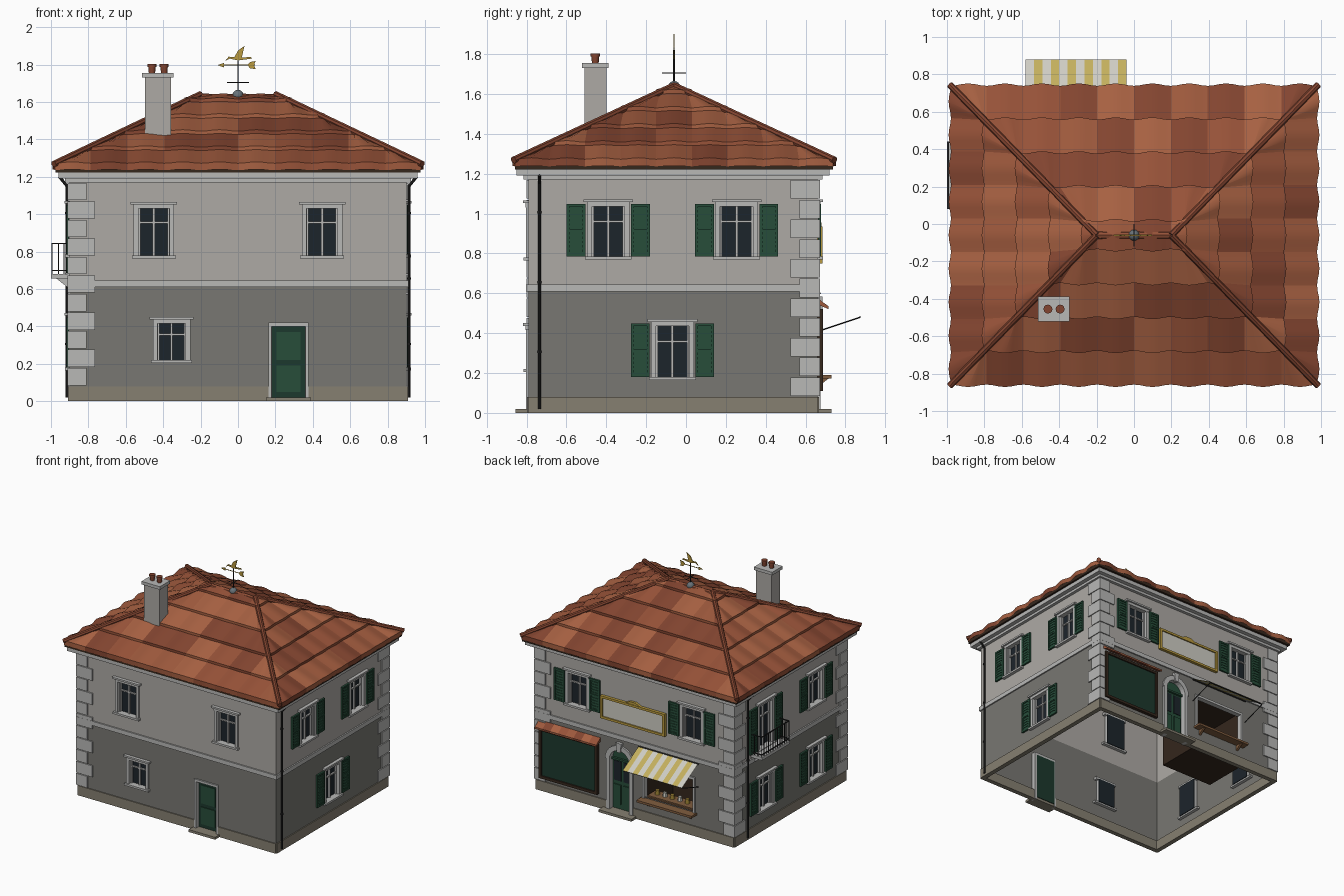
import bpy, bmesh, math, random
from mathutils import Vector, Matrix

if "Cube" in bpy.data.objects:
    bpy.data.objects.remove(bpy.data.objects["Cube"])
random.seed(4)
COL = dict(wall=(.42, .40, .375), low=(.19, .186, .17), trim=(.48, .48, .47), plinth=(.24, .215, .165), glass=(.012, .018, .024),
           green=(.02, .075, .042), board=(.012, .04, .026), iron=(.02, .02, .02), wood=(.22, .11, .05), dark=(.035, .02, .012),
           gold=(.48, .32, .05), cream=(.62, .61, .55), yellow=(.55, .43, .11), lead=(.14, .17, .19),
           tile0=(.31, .085, .04), tile1=(.39, .12, .055), tile2=(.23, .06, .03), tile3=(.34, .10, .046))
MATS = {}
for k, c in COL.items():
    MATS[k] = bpy.data.materials.new(k)
    MATS[k].diffuse_color = (*c, 1)
parts = {}

def part(name, mat):
    return parts.setdefault((name, mat), bmesh.new())

# Each wall has its own frame: u along the wall, z up, d outward
X, YF, YB = .9, -.79, .66
def P(side, u, z, d):
    return Vector({'F': (u, YF - d, z), 'B': (u, YB + d, z), 'R': (X + d, u, z), 'L': (-X - d, u, z)}[side])

def box(name, mat, a, b):
    a, b = Vector(a), Vector(b)
    s = Matrix.Diagonal([max(abs(q), 1e-4) for q in (b - a)] + [1])
    bmesh.ops.create_cube(part(name, mat), size=1, matrix=Matrix.Translation((a + b) / 2) @ s)

def wbox(name, mat, side, u0, u1, z0, z1, d0, d1):
    box(name, mat, P(side, u0, z0, d0), P(side, u1, z1, d1))

def solid(name, mat, a, b):
    """Closed prism between two matching outlines."""
    bm = part(name, mat)
    va, vb = [bm.verts.new(p) for p in a], [bm.verts.new(p) for p in b]
    n = len(va)
    fs = [bm.faces.new(va), bm.faces.new(vb[::-1])]
    fs += [bm.faces.new((va[i], vb[i], vb[(i + 1) % n], va[(i + 1) % n])) for i in range(n)]
    bmesh.ops.recalc_face_normals(bm, faces=fs)

def prism(name, mat, side, pts, d0, d1):
    solid(name, mat, [P(side, u, z, d0) for u, z in pts], [P(side, u, z, d1) for u, z in pts])

def rod(name, mat, p, q, r, r2=None, n=8):
    p, q = Vector(p), Vector(q)
    m = Matrix.Translation((p + q) / 2) @ (q - p).to_track_quat('Z', 'Y').to_matrix().to_4x4()
    bmesh.ops.create_cone(part(name, mat), cap_ends=True, segments=n, radius1=r, radius2=r if r2 is None else r2,
                          depth=(q - p).length, matrix=m)

# Windows, with optional louvred shutters
holes = {s: [] for s in 'FBRL'}
def window(side, u, z0, z1, w=.165, shutters=True):
    h = w / 2
    holes[side].append((u - h, u + h, z0, z1))
    wbox('window_glass', 'glass', side, u - h - .004, u + h + .004, z0 - .004, z1 + .004, -.034, -.028)
    for s in (-1, 1):
        wbox('window_surround', 'trim', side, u + s * h, u + s * (h + .025), z0, z1, .001, .012)
        wbox('window_sash', 'trim', side, u + s * h, u + s * (h - .01), z0, z1, -.03, -.012)
    wbox('window_surround', 'trim', side, u - h - .025, u + h + .025, z1, z1 + .022, -.027, .014)
    wbox('window_lintel', 'trim', side, u - h - .042, u + h + .042, z1 + .022, z1 + .036, .001, .028)
    wbox('window_sill', 'trim', side, u - h - .035, u + h + .035, z0 - .016, z0, -.027, .026)
    wbox('window_sash', 'trim', side, u - .006, u + .006, z0, z1, -.028, -.014)
    zt = z0 + (z1 - z0) * .7
    wbox('window_sash', 'trim', side, u - h, u + h, zt - .005, zt + .005, -.028, -.014)
    for s in (-1, 1) if shutters else ():
        a, b = u + s * (h + .032), u + s * (h + .126)
        wbox('shutter_panel', 'green', side, a, b, z0, z1 + .012, .003, .010)
        for e, t in ((a, s), (b, -s)):
            wbox('shutter_frame', 'green', side, e, e + t * .014, z0, z1 + .012, .003, .018)
        for z in (z0, (z0 + z1) / 2, z1):
            wbox('shutter_frame', 'green', side, a, b, z, z + .013, .003, .018)
        n = int((z1 - z0) / .022)
        for i in range(n):
            z = z0 + .012 + i * .022
            wbox('shutter_slats', 'green', side, a, b, z, z + .01, .008, .014)

for u in (-.45, .45):
    window('F', u, .78, 1.03, shutters=False)
window('F', -.355, .22, .415, .15, False)
for u in (-.39, .254):
    window('R', u, .785, 1.035)
    window('L', u, .18, .435)
window('R', -.068, .18, .435)
window('L', -.39, .785, 1.035)
window('L', .26, .685, 1.035)
for u in (-.52, .52):
    window('B', u, .785, 1.035)

# Plain panelled door in the front wall
holes['F'].append((.18, .36, 0, .4))
wbox('plain_door', 'board', 'F', .18, .36, .02, .4, -.035, -.022)
for z0, z1 in ((.05, .19), (.22, .37)):
    wbox('plain_door_panel', 'green', 'F', .205, .335, z0, z1, -.024, -.016)
for a, b in ((.162, .18), (.36, .378)):
    wbox('plain_door_frame', 'trim', 'F', a, b, 0, .42, -.035, .012)
wbox('plain_door_frame', 'trim', 'F', .18, .36, .4, .42, -.035, .012)
wbox('plain_door_step', 'plinth', 'F', .15, .39, 0, .02, -.03, .065)

# Arched shop door
c, zc, r, R = .135, .43, .09, .13
holes['B'].append((c - r, c + r, 0, zc + r))
wbox('arched_door', 'green', 'B', c - r, c + r, .02, zc + r, -.04, -.03)
for s in (-1, 1):
    wbox('arched_door_frame', 'trim', 'B', c + s * r, c + s * (r + .03), 0, zc, -.035, .015)
    wbox('arched_door_panel', 'green', 'B', c + s * .012, c + s * .075, .06, .22, -.03, -.022)
    wbox('arched_door_window', 'glass', 'B', c + s * .012, c + s * .075, .25, zc - .02, -.03, -.026)
wbox('arched_door_transom', 'green', 'B', c - r, c + r, zc - .008, zc + .008, -.03, -.012)
def ring(rad, k):
    a = math.pi * k / 12
    return c + rad * math.cos(a), zc + rad * math.sin(a)
for k in range(12):
    prism('door_arch', 'trim', 'B', [ring(r, k), ring(R, k), ring(R, k + 1), ring(r, k + 1)], -.035, .015)
prism('keystone', 'trim', 'B', [(c - .015, .51), (c + .015, .51), (c + .025, .585), (c - .025, .585)], 0, .025)
wbox('arched_door_step', 'plinth', 'B', c - .15, c + .15, 0, .02, -.03, .07)

# Shop window, the dark room behind it, counter and awning
u0, u1, yr = -.53, -.09, .27
holes['B'].append((u0, u1, .2, .46))
box('shop_room_floor', 'dark', (u0 - .02, yr, .01), (u1 + .02, .63, .02))
box('shop_room_back', 'dark', (u0 - .02, yr, .02), (u1 + .02, yr + .01, .5))
box('shop_room_ceiling', 'dark', (u0 - .02, yr, .49), (u1 + .02, .65, .5))
for x in (u0 - .02, u1 + .01):
    box('shop_room_sides', 'dark', (x, yr, .02), (x + .01, .65, .5))
box('display_table', 'wood', (u0, .52, .185), (u1, .63, .2))
box('display_shelf', 'wood', (u0, yr + .01, .32), (u1, yr + .09, .33))
for i in range(6):
    x = u0 + .05 + i * .068
    rod('display_jars', 'gold' if i % 2 else 'cream', (x, .57, .2), (x, .57, .235), .02, .014)
    rod('display_jars', 'wood', (x, yr + .05, .33), (x, yr + .05, .37), .018)
for a, b in ((u0 - .02, u0), (u1, u1 + .02)):
    wbox('shop_window_frame', 'trim', 'B', a, b, .19, .48, -.03, .012)
wbox('shop_window_frame', 'trim', 'B', u0, u1, .46, .48, -.03, .012)
wbox('shop_counter', 'wood', 'B', u0 - .03, u1 + .03, .172, .19, -.03, .07)
for x in (u0 + .02, u1 - .04):
    solid('counter_brackets', 'wood', *[[(q, YB, .13), (q, YB + .055, .172), (q, YB, .172)] for q in (x, x + .018)])
for i in range(12):
    a, b = -.58 + i * .045, -.58 + (i + 1) * .045
    bm = part('awning', 'yellow' if i % 2 else 'cream')
    bm.faces.new([bm.verts.new(p) for p in ((a, .88, .485), (a, .67, .605), (b, .67, .605), (b, .88, .485))][::-1])
for x in (-.575, -.045):
    rod('awning_arms', 'iron', (x, .665, .41), (x, .875, .48), .0035)
rod('awning_rail', 'iron', (-.575, .873, .482), (-.045, .873, .482), .0035)
rod('awning_roller', 'iron', (-.58, .67, .6), (-.04, .67, .6), .006)

# Green notice board with a small tiled hood
wbox('notice_board', 'board', 'B', .35, .84, .13, .5, 0, .015)
for a, b, z0, z1 in ((.33, .352, .11, .52), (.838, .86, .11, .52), (.33, .86, .11, .132), (.33, .86, .5, .52)):
    wbox('notice_board_frame', 'dark', 'B', a, b, z0, z1, 0, .026)
for i in range(8):
    a = .315 + i * .07
    solid('board_hood', 'tile%d' % (i % 4), *[[(x, YB, .545), (x, YB + .055, .52), (x, YB + .055, .535), (x, YB, .575)]
                                             for x in (a, a + .07)])

# Framed blank sign
wbox('sign_panel', 'cream', 'B', -.27, .29, .765, .92, 0, .014)
for a, b, z0, z1 in ((-.283, -.263, .75, .935), (.283, .303, .75, .935), (-.283, .303, .75, .768), (-.283, .303, .917, .935)):
    wbox('sign_frame', 'gold', 'B', a, b, z0, z1, 0, .024)
prism('sign_crest', 'gold', 'B', [(-.06, .935), (.08, .935), (.035, .955), (-.015, .955)], 0, .02)

# Walls as panels around the openings
for side, (a, b) in dict(F=(-X, X), B=(-X, X), R=(YF, YB), L=(YF, YB)).items():
    us = sorted({a, b} | {v for h in holes[side] for v in h[:2]})
    for nm, mat, lo, hi in (('lower_walls', 'low', 0, .63), ('upper_walls', 'wall', .63, 1.2)):
        zs = sorted({lo, hi} | {v for h in holes[side] for v in h[2:] if lo < v < hi})
        bm = part(nm, mat)
        for p, q in zip(us, us[1:]):
            for s, t in zip(zs, zs[1:]):
                if not any(h[0] < (p + q) / 2 < h[1] and h[2] < (s + t) / 2 < h[3] for h in holes[side]):
                    vs = [bm.verts.new(P(side, u, z, 0)) for u, z in ((p, s), (q, s), (q, t), (p, t))]
                    bm.faces.new(vs if side in 'FR' else vs[::-1])
    # Window and shop reveals
    for h in holes[side]:
        for u in h[:2]:
            wbox('reveals', 'trim', side, u - .001, u + .001, h[2], h[3], -.03, 0)
    # Plinth (broken at the doors) and string course
    gap = {'F': (.162, .378), 'B': (c - R + .01, c + R - .01)}.get(side)
    for p, q in (((a, gap[0]), (gap[1], b)) if gap else ((a, b),)):
        wbox('plinth', 'plinth', side, p, q, 0, .08, -.03, .008)
    wbox('string_course', 'trim', side, a - .01, b + .01, .61, .645, .001, .012)

# Quoins on three corners
for sx, sy in ((-1, -1), (-1, 1), (1, 1)):
    y = YB if sy > 0 else YF
    for i in range(11):
        z = .082 + i * .099
        l, m = (.135, .09) if i % 2 else (.09, .135)
        box('quoins', 'trim', (sx * (X - l), y + sy * .011, z + .003), (sx * (X + .011), y + sy * .001, z + .096))
        box('quoins', 'trim', (sx * (X + .011), y + sy * .001, z + .003), (sx * (X + .001), y - sy * m, z + .096))

# Balcony
wbox('balcony_floor', 'trim', 'L', .08, .44, .655, .68, 0, .1)
for u in (.12, .38):
    solid('balcony_brackets', 'trim', *[[(-X, q, .6), (-X - .07, q, .655), (-X, q, .655)] for q in (u, u + .025)])
for z in (.695, .84):
    wbox('balcony_rail', 'iron', 'L', .08, .44, z, z + .007, .09, .097)
    for u in (.08, .433):
        wbox('balcony_rail', 'iron', 'L', u, u + .007, z, z + .007, 0, .095)
for i in range(13):
    u = .083 + i * .0295
    rod('balcony_bars', 'iron', P('L', u, .68, .094), P('L', u, .845, .094), .003, n=6)
for u in (.083, .437):
    for d in (.03, .06):
        rod('balcony_bars', 'iron', P('L', u, .68, d), P('L', u, .845, d), .003, n=6)

# Cornice, eaves board and drainpipes
box('cornice_lower', 'trim', (-.925, -.815, 1.17), (.925, .685, 1.195))
box('cornice_upper', 'trim', (-.96, -.85, 1.19), (.96, .72, 1.225))
box('eaves_board', 'dark', (-.975, -.858, 1.222), (.975, .738, 1.252))
for side, u in (('R', -.735), ('L', .5)):
    rod('drainpipe', 'iron', P(side, u, .02, .014), P(side, u, 1.155, .014), .008)
    rod('drainpipe', 'iron', P(side, u, 1.15, .014), P(side, u, 1.2, .055), .008)
    for z in (.3, .65, 1.0):
        rod('drainpipe_clips', 'iron', P(side, u, z, .014), P(side, u, z + .012, .014), .011)

# Hipped roof in overlapping wavy tile courses, columns running straight up the slope
ze, zr = 1.25, 1.632
E = [Vector(p) for p in ((-.985, -.865, ze), (.985, -.865, ze), (.985, .745, ze), (-.985, .745, ze))]
R0, R1 = Vector((-.2, -.06, zr)), Vector((.2, -.06, zr))
for e0, e1, r0, r1 in ((E[0], E[1], R0, R1), (E[1], E[2], R1, R1), (E[2], E[3], R1, R0), (E[3], E[0], R0, R0)):
    L = (e1 - e0).length
    ax = (e1 - e0) / L
    N = round(L / .188)
    def at(w, t):
        """Point at distance w along the eave, height fraction t, kept between the hips."""
        a, b = e0.lerp(r0, t), e1.lerp(r1, t)
        return a + ax * max(0, min((b - a).length, w - (a - e0).dot(ax)))
    for k in range(5):
        t0, t1 = k * .225, min(1, k * .225 + .235)
        for col in range(N):
            if (at((col + 1) * L / N, t0) - at(col * L / N, t0)).length < 1e-4:
                continue
            bm = part('roof_tiles', 'tile%d' % random.randrange(4))
            rows = []
            for t, lift, amp in ((t0, -.012, .004), (t0, .026, .007), (t1, .006, .005)):
                rows.append([])
                for j in range(7):
                    w = math.cos(2 * math.pi * j / 6)
                    tt = t + .008 * w if t == t0 else t
                    rows[-1].append(bm.verts.new(at((col + j / 6) * L / N, tt) + Vector((0, 0, lift - amp * w))))
            for lo, hi in zip(rows, rows[1:]):
                for j in range(6):
                    bm.faces.new((lo[j], lo[j + 1], hi[j + 1], hi[j]))
            bmesh.ops.dissolve_degenerate(bm, dist=1e-6, edges=bm.edges[:])
up = Vector((0, 0, .018))
for e, q in zip(E, (R0, R1, R1, R0)):
    rod('hip_caps', 'tile2', e + up, q + up * .5, .018)
for i in range(4):
    x = -.2 + i * .1
    rod('ridge_caps', 'tile0', (x, -.06, zr - .01), (x + .104, -.06, zr - .01), .024, .019)

# Chimney
box('chimney_stack', 'wall', (-.498, -.51, 1.42), (-.358, -.4, 1.735))
box('chimney_cap', 'trim', (-.512, -.522, 1.73), (-.345, -.388, 1.755))
for x in (-.46, -.395):
    rod('chimney_pots', 'tile2', (x, -.455, 1.755), (x, -.455, 1.79), .017, .02, 12)
    rod('chimney_pots', 'tile2', (x, -.455, 1.788), (x, -.455, 1.802), .024, n=12)

# Weathervane with a flying bird
yv = -.06
bmesh.ops.create_uvsphere(part('vane_base', 'lead'), u_segments=12, v_segments=8, radius=.03,
                          matrix=Matrix.Translation((0, yv, 1.635)))
rod('vane_pole', 'iron', (0, yv, 1.64), (0, yv, 1.82), .004)
rod('vane_cross', 'iron', (-.06, yv, 1.705), (.06, yv, 1.705), .003)
rod('vane_cross', 'iron', (0, yv - .06, 1.705), (0, yv + .06, 1.705), .003)
rod('vane_arrow', 'gold', (-.09, yv, 1.797), (.09, yv, 1.797), .003)
d = YF - yv
for pts in ([(-.11, 1.797), (-.075, 1.785), (-.075, 1.809)],
            [(.05, 1.797), (.065, 1.78), (.095, 1.775), (.085, 1.797), (.095, 1.819), (.065, 1.814)],
            [(-.07, 1.818), (-.045, 1.832), (0, 1.822), (.075, 1.832), (.07, 1.84), (.02, 1.838), (-.05, 1.842)],
            [(-.02, 1.838), (.02, 1.838), (.035, 1.9), (0, 1.875)]):
    prism('vane_bird', 'gold', 'F', pts, d - .003, d + .003)

# Turn the collected parts into objects
bpy.ops.object.select_all(action='DESELECT')
for (name, mat), bm in parts.items():
    me = bpy.data.meshes.new(name)
    bm.to_mesh(me)
    bm.free()
    me.materials.append(MATS[mat])
    ob = bpy.data.objects.new(name, me)
    bpy.context.collection.objects.link(ob)
    ob.select_set(True)
    bpy.context.view_layer.objects.active = ob
bpy.ops.object.shade_smooth_by_angle(angle=math.radians(40))

for m in bpy.data.materials:
    if m.users and not m.is_grease_pencil:
        m.use_nodes = True
        m.node_tree.nodes["Principled BSDF"].inputs["Base Color"].default_value = m.diffuse_color
